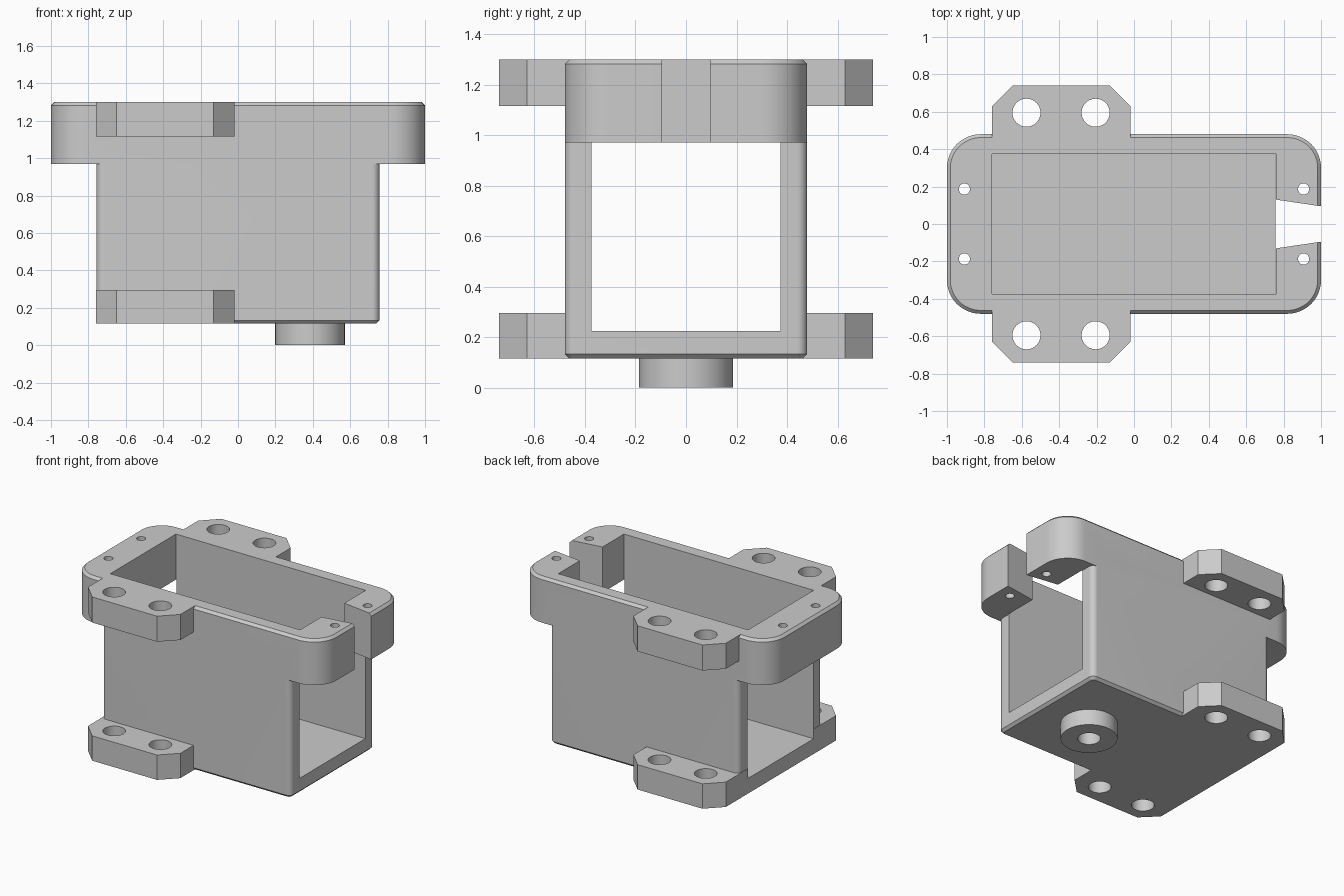
import bpy, bmesh
from math import cos, sin, pi

old = bpy.data.objects.get("Cube")
if old:
    bpy.data.objects.remove(old, do_unlink=True)

grey = bpy.data.materials.new("plain grey")
grey.use_nodes = True
GREY = (0.6, 0.6, 0.6, 1)
grey.diffuse_color = GREY
grey.node_tree.nodes["Principled BSDF"].inputs["Base Color"].default_value = GREY


def loft(name, layers):
    """Closed solid through a stack of (z, outline) layers."""
    bm = bmesh.new()
    rings = [[bm.verts.new((x, y, z)) for x, y in pts] for z, pts in layers]
    n = len(rings[0])
    for a, b in zip(rings, rings[1:]):
        for i in range(n):
            j = (i + 1) % n
            bm.faces.new((a[i], a[j], b[j], b[i]))
    bm.faces.new(rings[0][::-1])
    bm.faces.new(rings[-1])
    bmesh.ops.recalc_face_normals(bm, faces=bm.faces)
    mesh = bpy.data.meshes.new(name)
    bm.to_mesh(mesh)
    bm.free()
    mesh.materials.append(grey)
    ob = bpy.data.objects.new(name, mesh)
    bpy.context.collection.objects.link(ob)
    return ob


def prism(name, pts, z0, z1):
    return loft(name, [(z0, pts), (z1, pts)])


def rounded(hx, hy, r, inset=0, steps=12):
    """Rounded rectangle outline, optionally shrunk evenly."""
    pts = []
    for k, (sx, sy) in enumerate([(1, 1), (-1, 1), (-1, -1), (1, -1)]):
        for i in range(steps + 1):
            a = (k + i / steps) * pi / 2
            pts.append((sx * (hx - r) + (r - inset) * cos(a),
                        sy * (hy - r) + (r - inset) * sin(a)))
    return pts


def rect(hx, hy):
    return [(-hx, -hy), (hx, -hy), (hx, hy), (-hx, hy)]


def circle(x, y, r, n=40):
    return [(x + r * cos(2 * pi * i / n), y + r * sin(2 * pi * i / n)) for i in range(n)]


def combine(base, part, operation):
    """Boolean a part into the base, then drop the part."""
    mod = base.modifiers.new("combine", 'BOOLEAN')
    mod.operation, mod.object, mod.solver = operation, part, 'EXACT'
    bpy.context.view_layer.objects.active = base
    bpy.ops.object.modifier_apply(modifier=mod.name)
    bpy.data.objects.remove(part, do_unlink=True)


def mount(name, z0, z1):
    """Slab with clipped corners whose ends form the drilled side lugs."""
    x0, x1, y, c = -0.76, -0.02, 0.74, 0.11
    pts = [(x0, -y + c), (x0 + c, -y), (x1 - c, -y), (x1, -y + c),
           (x1, y - c), (x1 - c, y), (x0 + c, y), (x0, y - c)]
    slab = prism(name, pts, z0, z1)
    for hx in (-0.575, -0.205):
        for hy in (-0.595, 0.595):
            combine(slab, prism("lug_hole", circle(hx, hy, 0.075), z0 - 0.1, z1 + 0.1), 'DIFFERENCE')
    return slab


BASE, LIP, TOP = 0.115, 0.97, 1.30

# Body: floor and two side walls, open at both ends
housing = loft("housing", [(BASE, rounded(0.757, 0.48, 0.04, 0.018)),
                           (BASE + 0.018, rounded(0.757, 0.48, 0.04)),
                           (LIP + 0.1, rounded(0.757, 0.48, 0.04))])
combine(housing, mount("lower_mount", BASE, 0.295), 'UNION')
combine(housing, prism("tunnel", rect(0.9, 0.375), 0.225, 1.5), 'DIFFERENCE')

# Top rim: wide rounded frame with chamfered upper edge
rim = loft("top_rim", [(LIP, rounded(1, 0.48, 0.18)),
                       (TOP - 0.018, rounded(1, 0.48, 0.18)),
                       (TOP, rounded(1, 0.48, 0.18, 0.018))])
combine(rim, mount("upper_mount", 1.115, TOP), 'UNION')
combine(rim, prism("cavity", rect(0.76, 0.375), 0.9, 1.5), 'DIFFERENCE')
slot = [(0.7, -0.139), (1.1, -0.08), (1.1, 0.08), (0.7, 0.139)]
combine(rim, prism("cable_slot", slot, 0.9, 1.5), 'DIFFERENCE')
for sx in (-1, 1):
    for sy in (-1, 1):
        combine(rim, prism("screw_hole", circle(sx * 0.907, sy * 0.187, 0.03, 24), 0.9, 1.5), 'DIFFERENCE')
combine(housing, rim, 'UNION')

# Round boss under the floor with a blind bore
boss = prism("bottom_boss", circle(0.385, 0, 0.186, 64), 0, BASE)
combine(boss, prism("bore", circle(0.385, 0, 0.075), -0.1, BASE - 0.002), 'DIFFERENCE')

for ob in (housing, boss):
    ob.data.materials.clear()
    ob.data.materials.append(grey)
    for p in ob.data.polygons:
        p.material_index = 0
    bpy.ops.object.select_all(action='DESELECT')
    ob.select_set(True)
    bpy.context.view_layer.objects.active = ob
    bpy.ops.object.shade_smooth_by_angle(angle=pi / 6)
